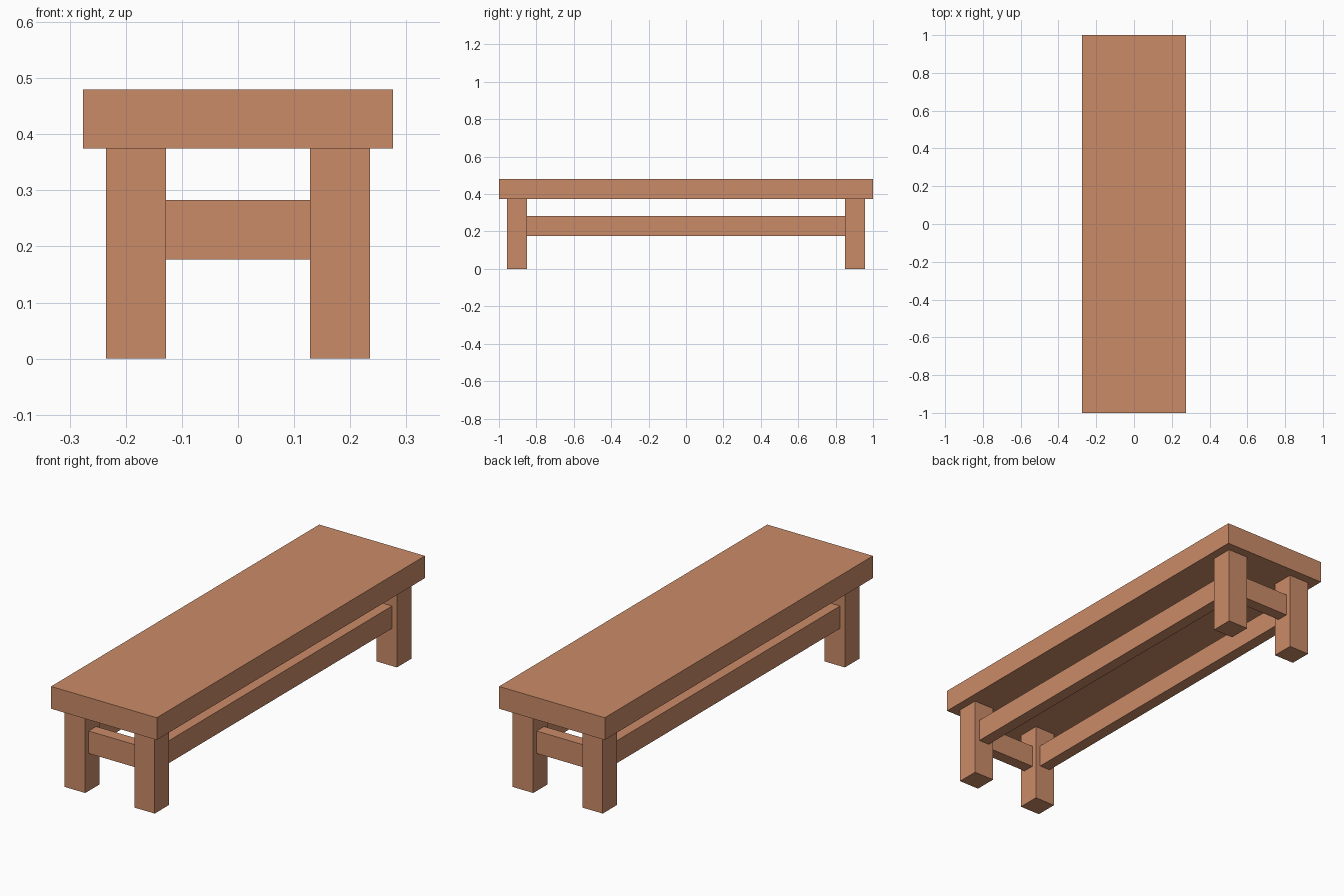
import bpy
import bmesh
from mathutils import Matrix, Vector

if "Cube" in bpy.data.objects:
    bpy.data.objects.remove(bpy.data.objects["Cube"])

wood = bpy.data.materials.new("wood")
wood.diffuse_color = (0.60, 0.26, 0.14, 1)
wood.use_nodes = True
wood.node_tree.nodes["Principled BSDF"].inputs["Base Color"].default_value = wood.diffuse_color


def box(name, centre, size):
    """Flat-shaded box given by its centre and full size."""
    mesh = bpy.data.meshes.new(name)
    bm = bmesh.new()
    bmesh.ops.create_cube(bm, size=1, matrix=Matrix.Diagonal((*size, 1)))
    bm.to_mesh(mesh)
    bm.free()
    mesh.materials.append(wood)
    obj = bpy.data.objects.new(name, mesh)
    obj.location = Vector(centre)
    bpy.context.collection.objects.link(obj)
    return obj


TOP_Z, SLAB_Z = 0.48, 0.375      # top and underside of the seat
LEG = 0.107                      # square leg section
LEG_X, LEG_Y = 0.1815, 0.903     # leg centres
RAIL_H, RAIL_T, RAIL_Z = 0.106, 0.056, 0.23

# Seat slab
box("seat", (0, 0, (TOP_Z + SLAB_Z) / 2), (0.552, 2.0, TOP_Z - SLAB_Z))

# Four square legs
for sx, side in ((-1, "left"), (1, "right")):
    for sy, end in ((-1, "front"), (1, "back")):
        box(f"{end}_{side}_leg", (sx * LEG_X, sy * LEG_Y, SLAB_Z / 2),
            (LEG, LEG, SLAB_Z))

# Long rails between the end legs, centred on the leg thickness
for sx, side in ((-1, "left"), (1, "right")):
    box(f"{side}_long_rail", (sx * LEG_X, 0, RAIL_Z),
        (RAIL_T, 2 * LEG_Y - LEG, RAIL_H))

# Short rails across each end
for sy, end in ((-1, "front"), (1, "back")):
    box(f"{end}_short_rail", (0, sy * LEG_Y, RAIL_Z),
        (2 * LEG_X - LEG, RAIL_T, RAIL_H))
